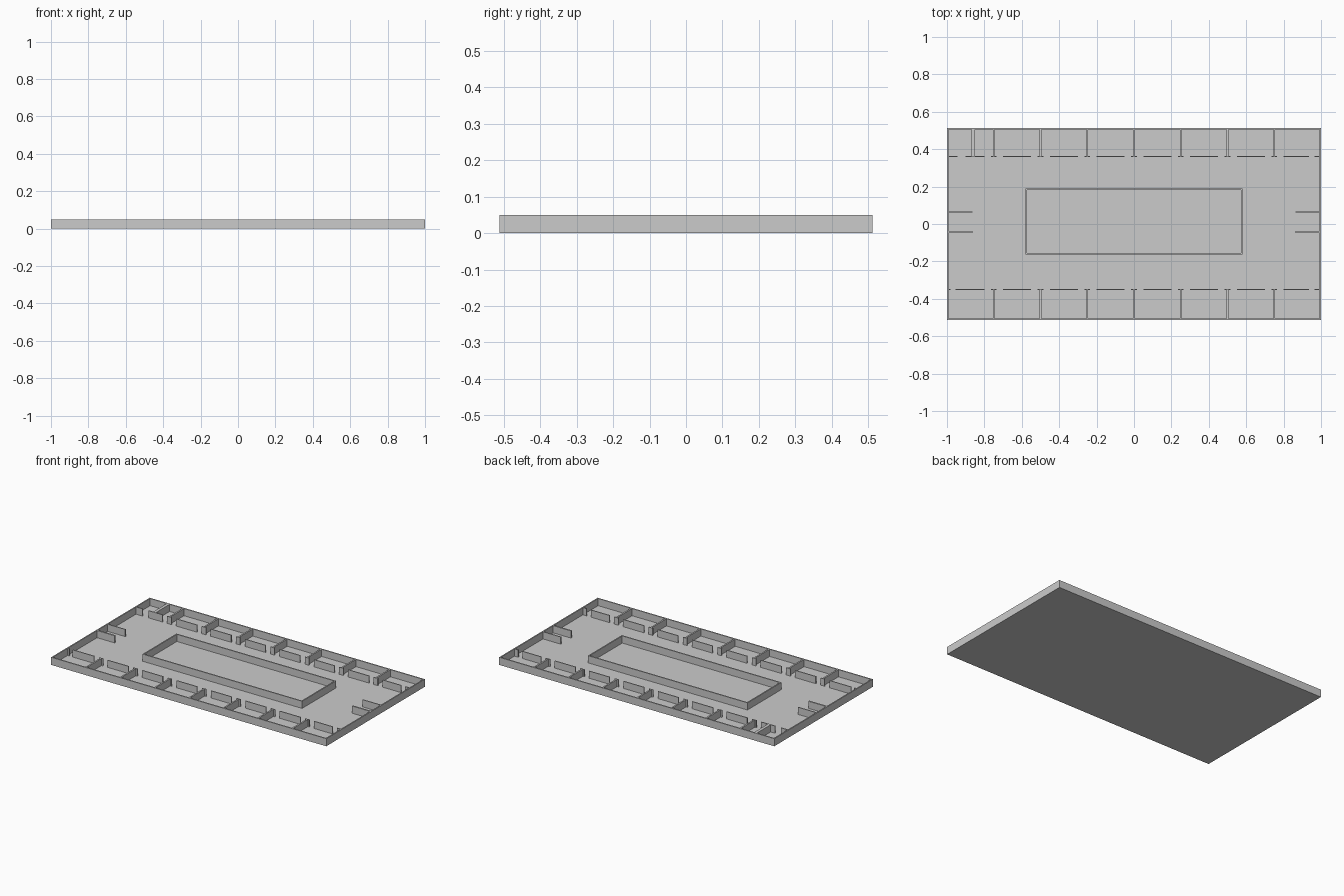
import bpy
import bmesh

if "Cube" in bpy.data.objects:
    bpy.data.objects.remove(bpy.data.objects["Cube"])

H = 0.05          # wall height
W, D = 1.0, 0.512  # half width, half depth
T = 0.008         # main wall thickness
THIN = 0.006      # corridor wall thickness
FLOOR = 0.003


def boxes(name, spans):
    """One object from boxes given as (x0, x1, y0, y1, z0, z1)."""
    bm = bmesh.new()
    for x0, x1, y0, y1, z0, z1 in spans:
        geo = bmesh.ops.create_cube(bm, size=1)
        for v in geo["verts"]:
            v.co = ((x0 + x1) / 2 + v.co.x * (x1 - x0),
                    (y0 + y1) / 2 + v.co.y * (y1 - y0),
                    (z0 + z1) / 2 + v.co.z * (z1 - z0))
    mesh = bpy.data.meshes.new(name)
    bm.to_mesh(mesh)
    bm.free()
    obj = bpy.data.objects.new(name, mesh)
    bpy.context.collection.objects.link(obj)
    return obj


def ring(name, x0, x1, y0, y1, t):
    """Rectangular wall loop, open at the top, standing on the floor."""
    bm = bmesh.new()
    loops = []
    for z in (FLOOR, H):
        for i in (0, t):
            loops.append([bm.verts.new((x, y, z)) for x, y in (
                (x0 + i, y0 + i), (x1 - i, y0 + i),
                (x1 - i, y1 - i), (x0 + i, y1 - i))])
    ob, ib, ot, it = loops
    for a, b in ((ob, ot), (ot, it), (it, ib), (ib, ob)):
        for k in range(4):
            n = (k + 1) % 4
            bm.faces.new((a[k], a[n], b[n], b[k]))
    bmesh.ops.recalc_face_normals(bm, faces=bm.faces)
    mesh = bpy.data.meshes.new(name)
    bm.to_mesh(mesh)
    bm.free()
    obj = bpy.data.objects.new(name, mesh)
    bpy.context.collection.objects.link(obj)


# Floor slab, outer walls and central room
boxes("floor", [(-W, W, -D, D, 0, FLOOR)])
ring("outer_walls", -W, W, -D, D, T)
ring("central_room_walls", -0.58, 0.58, -0.163, 0.19, T)

# Rows of rooms along the back and front: dividers and corridor walls with door gaps
xs = [-0.75 + 0.25 * i for i in range(7)]
for side, wall_y, outer_y in (("back", 0.361, D - T), ("front", -0.35, -D + T)):
    lo, hi = sorted((wall_y, outer_y))
    div = [(x - 0.005, x + 0.005, lo, hi, FLOOR, H) for x in xs]
    if side == "back":
        div.append((-0.87, -0.85, lo, hi, FLOOR, H))
    boxes(side + "_room_dividers", div)

    segs = [(x - 0.015, x + 0.015) for x in xs]                # stubs at dividers
    segs += [(x + 0.05, x + 0.2) for x in xs[:-1]]             # walls between doors
    segs += [(0.8, 0.935), (0.965, W - T)]
    if side == "back":
        segs += [(-W + T, -0.945), (-0.9, -0.8)]
    else:
        segs += [(-W + T, -0.98), (-0.955, -0.8)]
    boxes(side + "_corridor_wall",
          [(a, b, wall_y - THIN / 2, wall_y + THIN / 2, FLOOR, H) for a, b in segs])

# Short entrance walls at both ends
for side, x0, x1 in (("left", -W + T, -0.863), ("right", 0.863, W - T)):
    boxes(side + "_entrance_walls", [
        (x0, x1, 0.062, 0.068, FLOOR, H),
        (x0, x1, -0.047, -0.037, FLOOR, H)])
